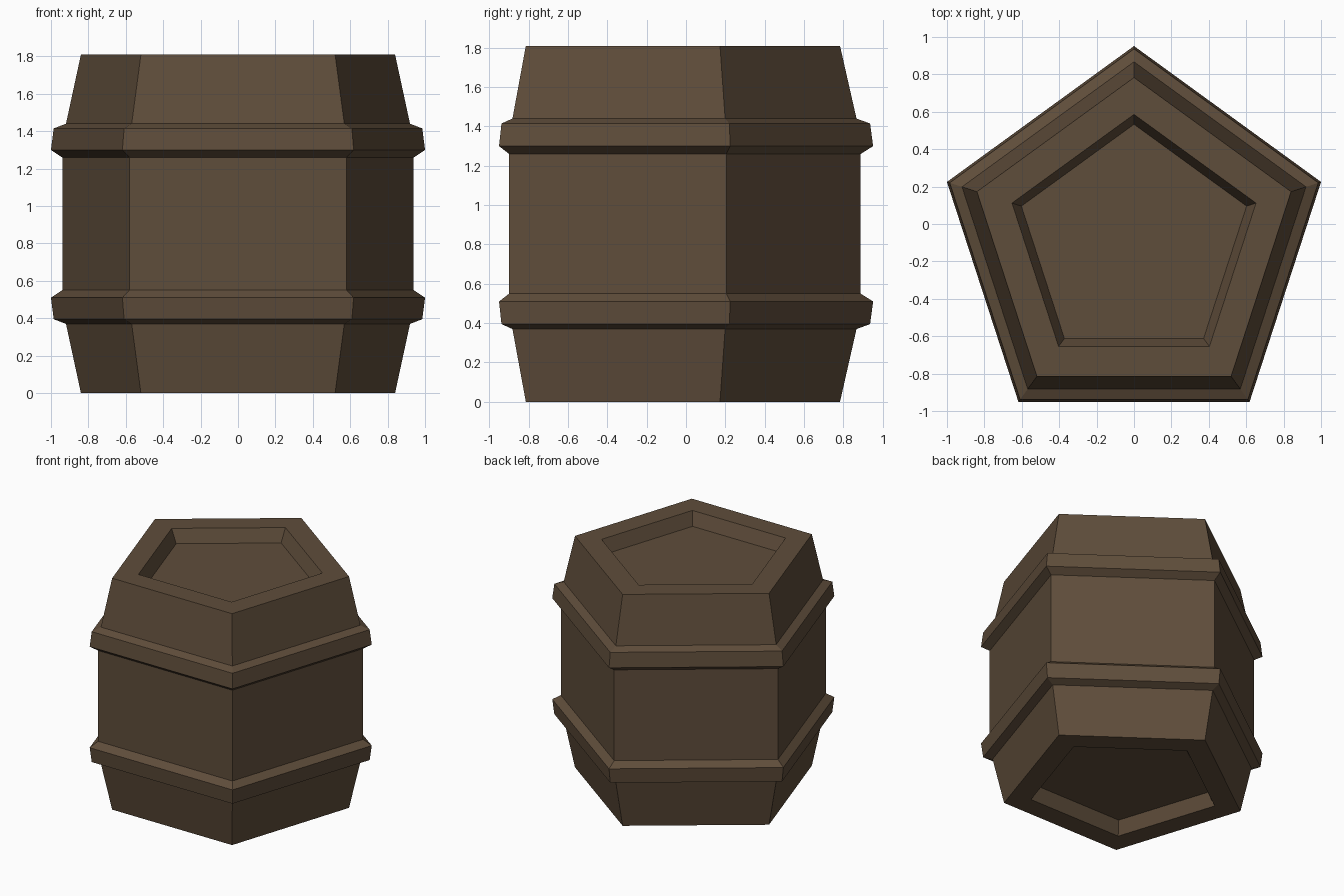
import bpy
import bmesh
from math import sin, cos, radians

cube = bpy.data.objects.get("Cube")
if cube:
    bpy.data.objects.remove(cube, do_unlink=True)

SIDES = 5
CENTRE_Y = -0.10
HEIGHT = 1.81
HALF = HEIGHT / 2


def make_material(name, rgb):
    mat = bpy.data.materials.new(name)
    mat.use_nodes = True
    colour = (*rgb, 1.0)
    mat.diffuse_color = colour
    mat.node_tree.nodes["Principled BSDF"].inputs["Base Color"].default_value = colour
    return mat


def lathe(name, profile, mat):
    """Sweep a (radius, z) profile around the five corners and cap both ends."""
    bm = bmesh.new()
    rings = []
    for radius, z in profile:
        ring = []
        for i in range(SIDES):
            a = radians(90 + i * 360 / SIDES)
            ring.append(bm.verts.new((radius * cos(a), CENTRE_Y + radius * sin(a), z)))
        rings.append(ring)
    for low, high in zip(rings, rings[1:]):
        for i in range(SIDES):
            j = (i + 1) % SIDES
            bm.faces.new((low[i], low[j], high[j], high[i]))
    bm.faces.new(rings[0][::-1])
    bm.faces.new(rings[-1])
    bmesh.ops.recalc_face_normals(bm, faces=bm.faces)
    mesh = bpy.data.meshes.new(name)
    bm.to_mesh(mesh)
    bm.free()
    mesh.materials.append(mat)
    obj = bpy.data.objects.new(name, mesh)
    bpy.context.collection.objects.link(obj)
    return obj


wood = make_material("dark brown wood", (0.114, 0.074, 0.043))

# Upper half: hoop, tapered staves, rim and recessed lid, from the waist up
upper = [
    (0.988, 1.26),
    (1.0515, 1.30),
    (1.036, 1.415),
    (0.967, 1.44),
    (0.883, HEIGHT),
    (0.686, HEIGHT),
    (0.633, HEIGHT - 0.10),
]

# The lower half mirrors the upper one
lower = [(r, 2 * HALF - z) for r, z in reversed(upper)]
lathe("barrel_body", lower + upper, wood)
